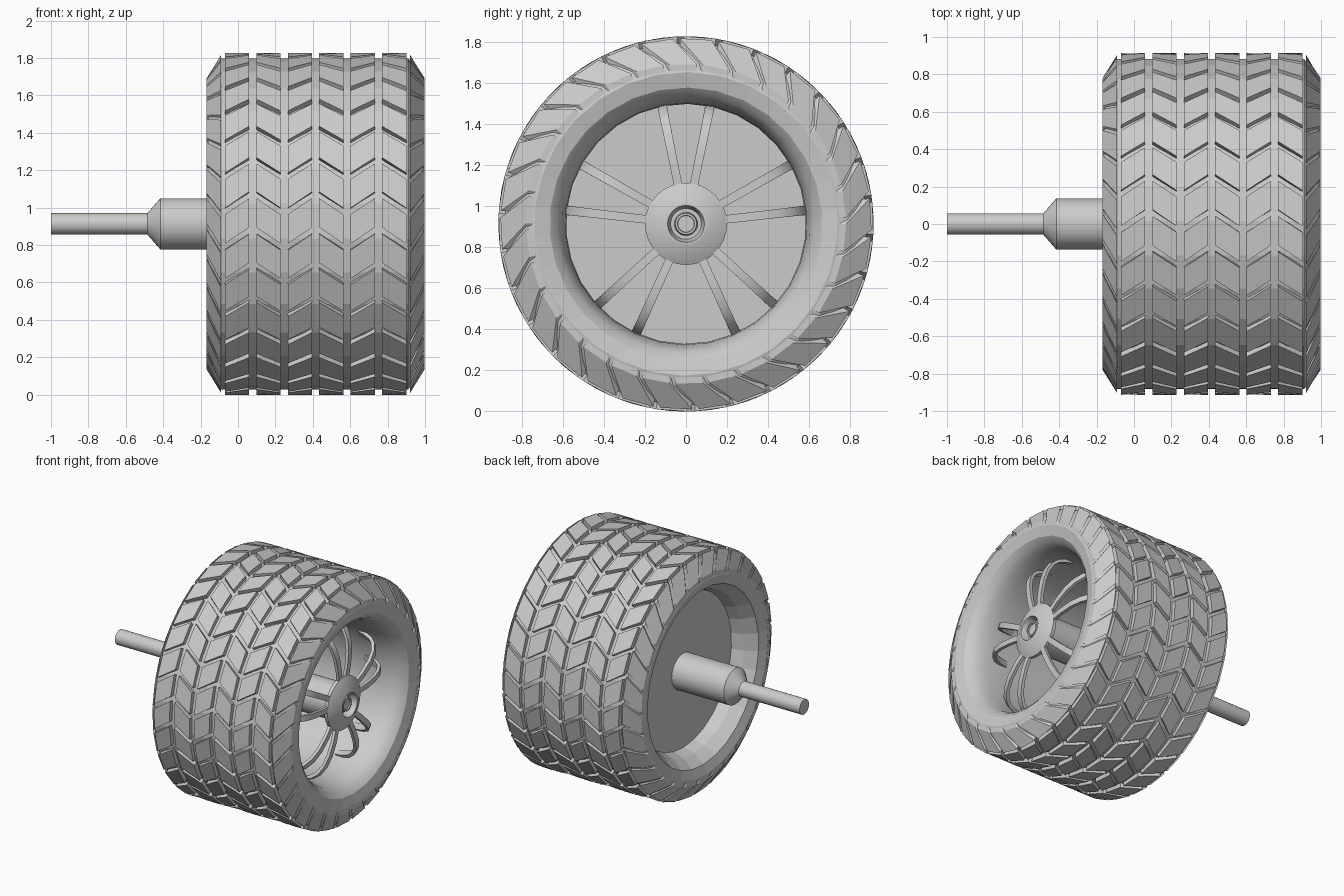
import bpy, bmesh
from math import sin, cos, radians, tau

cube = bpy.data.objects.get("Cube")
if cube:
    bpy.data.objects.remove(cube, do_unlink=True)

AXLE_Z = 0.913          # height of the wheel axis
LUGS = 30               # tread blocks around the wheel
PITCH = tau / LUGS
PHASE = radians(1)

grey = bpy.data.materials.new("light grey")
grey.use_nodes = True
grey.diffuse_color = (0.6, 0.6, 0.6, 1)
grey.node_tree.nodes["Principled BSDF"].inputs["Base Color"].default_value = (0.6, 0.6, 0.6, 1)


def polar(x, r, t):
    """Point at distance r from the axis, turned by t upwards from the front."""
    return (x, -r * cos(t), AXLE_Z + r * sin(t))


def finish(name, bm, smooth=None):
    mesh = bpy.data.meshes.new(name)
    bm.to_mesh(mesh)
    bm.free()
    mesh.materials.append(grey)
    obj = bpy.data.objects.new(name, mesh)
    bpy.context.collection.objects.link(obj)
    if smooth:
        bpy.ops.object.select_all(action="DESELECT")
        obj.select_set(True)
        bpy.context.view_layer.objects.active = obj
        bpy.ops.object.shade_smooth_by_angle(angle=radians(smooth))


def lathe(name, profile, sides=32, phase=0.0, smooth=None):
    """Turn a profile of (x, radius) points about the wheel axis."""
    bm = bmesh.new()
    rings = [[bm.verts.new(polar(x, r, phase + tau * j / sides)) for j in range(sides)]
             for x, r in profile]
    for a, b in zip(rings, rings[1:]):
        for j in range(sides):
            k = (j + 1) % sides
            bm.faces.new((a[j], b[j], b[k], a[k]))
    bmesh.ops.remove_doubles(bm, verts=bm.verts, dist=1e-5)
    finish(name, bm, smooth)


def prism(bm, sections):
    """Skin four-cornered sections into a closed bar."""
    rings = [[bm.verts.new(p) for p in s] for s in sections]
    for a, b in zip(rings, rings[1:]):
        for j in range(4):
            k = (j + 1) % 4
            bm.faces.new((a[j], b[j], b[k], a[k]))
    bm.faces.new(rings[0])
    bm.faces.new(rings[-1][::-1])


def tread_row(name, x0, x1, top0, top1, low0, low1, skew):
    """One ring of slanted tread blocks."""
    bm = bmesh.new()
    half = PITCH * 0.41
    for i in range(LUGS):
        mid = PHASE + PITCH * i
        sections = []
        for x, top, low, t in ((x0, top0, low0, mid - skew / 2), (x1, top1, low1, mid + skew / 2)):
            sections.append([polar(x, low, t - half), polar(x, top, t - half),
                             polar(x, top, t + half), polar(x, low, t + half)])
        prism(bm, sections)
    bmesh.ops.recalc_face_normals(bm, faces=bm.faces)
    finish(name, bm)


# Tyre body: recessed back wall, running surface and front sidewall
lathe("tyre_casing", [(0.025, 0.585), (-0.06, 0.61), (-0.145, 0.67), (-0.168, 0.74),
                      (-0.155, 0.79), (-0.09, 0.885), (0.91, 0.885), (0.985, 0.79),
                      (0.998, 0.74), (0.98, 0.665)],
      LUGS, PHASE + PITCH / 2)

# Six central tread rows in a zigzag
for row in range(6):
    left = -0.07 + 0.168 * row
    tread_row(f"tread_row_{row + 1}", left, left + 0.13, 0.915, 0.915, 0.86, 0.86,
              radians(5.5) * (1 if row % 2 == 0 else -1))

# Bevelled shoulder rows that fade into the sidewalls
tread_row("shoulder_tread_back", -0.168, -0.09, 0.78, 0.905, 0.75, 0.86, radians(-8))
tread_row("shoulder_tread_front", 0.92, 0.998, 0.905, 0.78, 0.86, 0.75, radians(8))

# Rounded rim bowl and its back plate
lathe("rim_barrel", [(0.98, 0.665), (0.95, 0.63), (0.9, 0.605), (0.82, 0.59),
                     (0.7, 0.585), (0.04, 0.585)], LUGS, PHASE + PITCH / 2, 40)
lathe("rim_back_plate", [(0.025, 0), (0.025, 0.585), (0.04, 0.585), (0.04, 0)],
      LUGS, PHASE + PITCH / 2)

# Axle shaft with its thick sleeve
lathe("axle", [(-1, 0), (-1, 0.057), (-0.485, 0.057), (-0.415, 0.137),
               (0.88, 0.137)], 32, 0, 30)

# Hub cap with a bored centre
lathe("hub_cap", [(0.87, 0.13), (0.87, 0.2), (0.895, 0.2), (0.945, 0.105), (0.945, 0.09),
                  (0.89, 0.075), (0.89, 0.057), (0.925, 0.052), (0.925, 0.042),
                  (0.915, 0.04), (0.915, 0)], 32, 0, 30)

# Five pairs of spokes that hook back into the rim
path = [(0.88, 0.15), (0.89, 0.27), (0.885, 0.38), (0.865, 0.46), (0.83, 0.52),
        (0.785, 0.555), (0.73, 0.575), (0.67, 0.588)]
bm = bmesh.new()
for pair in range(5):
    for side in (-1, 1):
        t = radians(90 + 72 * pair + 11.5 * side)
        sections = []
        for i, (x, r) in enumerate(path):
            xa, ra = path[max(i - 1, 0)]
            xb, rb = path[min(i + 1, len(path) - 1)]
            length = ((xb - xa) ** 2 + (rb - ra) ** 2) ** 0.5
            nx, nr = (rb - ra) / length * 0.012, (xa - xb) / length * 0.012
            w = 0.02 + 0.004 * i / len(path)
            corners = []
            for depth, edge in ((-1, -1), (1, -1), (1, 1), (-1, 1)):
                px, py, pz = polar(x + nx * depth, r + nr * depth, t)
                corners.append((px, py + edge * w * sin(t), pz + edge * w * cos(t)))
            sections.append(corners)
        prism(bm, sections)
bmesh.ops.recalc_face_normals(bm, faces=bm.faces)
finish("spokes", bm, 35)
